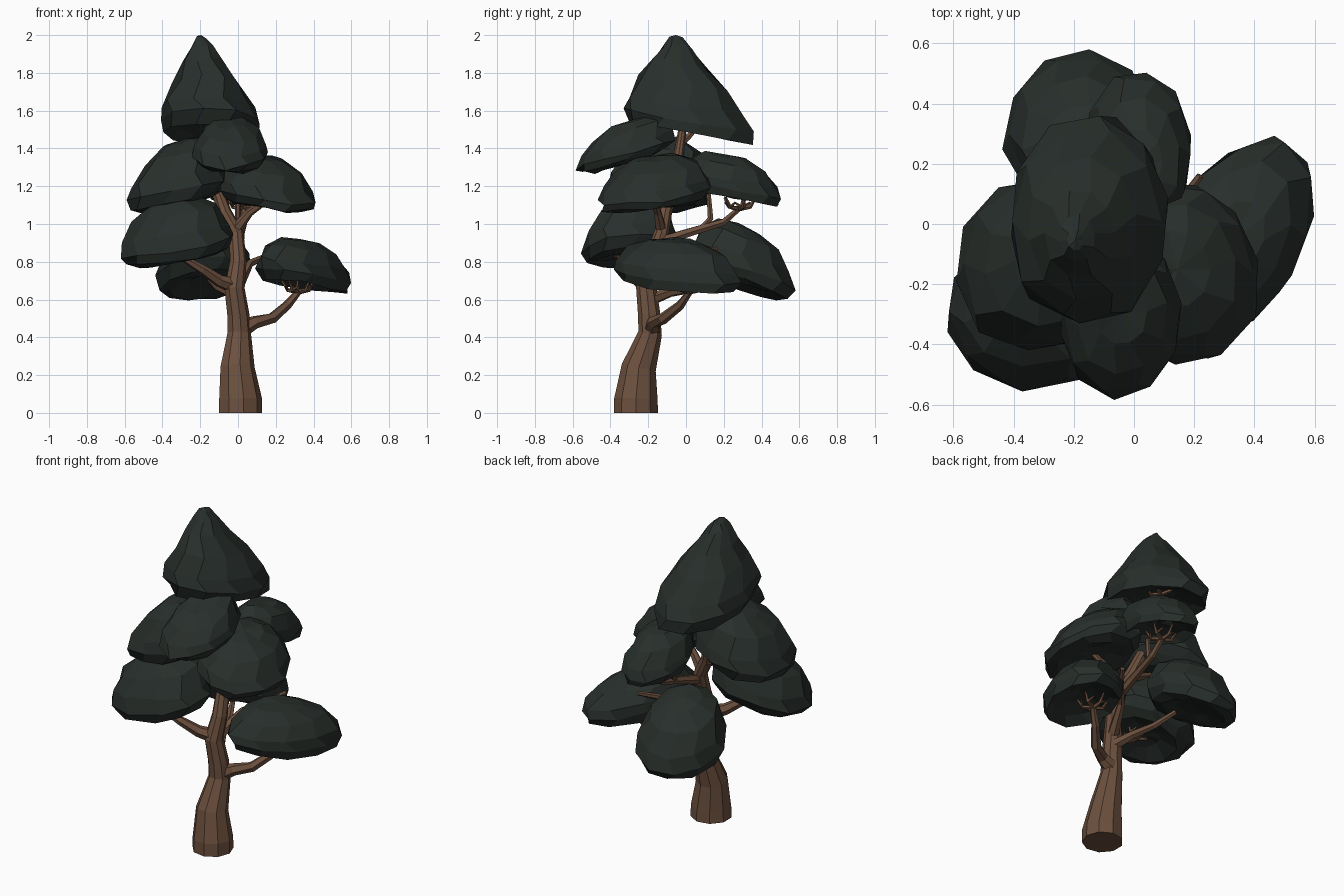
import bpy, bmesh, math, random
from mathutils import Vector

random.seed(4)


def material(name, rgb):
    m = bpy.data.materials.new(name)
    m.diffuse_color = (*rgb, 1)
    return m


BARK = material("bark", (0.15, 0.08, 0.048))
LEAF = material("needles", (0.021, 0.028, 0.024))


def finish(name, bm, mat):
    bmesh.ops.recalc_face_normals(bm, faces=bm.faces)
    me = bpy.data.meshes.new(name)
    bm.to_mesh(me)
    bm.free()
    me.materials.append(mat)
    ob = bpy.data.objects.new(name, me)
    bpy.context.collection.objects.link(ob)
    return ob


def skin(bm, rings):
    n = len(rings[0])
    for a, b in zip(rings, rings[1:]):
        for i in range(n):
            j = (i + 1) % n
            bm.faces.new((a[i], a[j], b[j], b[i]))


def tube(bm, path, sides):
    """Tapered tube through (x, y, z, radius) points."""
    pts = [Vector(p[:3]) for p in path]
    rings = []
    for k, p in enumerate(pts):
        d = pts[min(k + 1, len(pts) - 1)] - pts[max(k - 1, 0)]
        q = Vector((0, 0, 1)).rotation_difference(d)
        rings.append([bm.verts.new(p + q @ Vector((math.cos(t), math.sin(t), 0)) * path[k][3])
                      for t in (math.tau * i / sides for i in range(sides))])
    skin(bm, rings)
    bm.faces.new(rings[0])
    bm.faces.new(rings[-1])


def branch(name, path, twigs=0):
    """A limb with a fan of small forked twigs at its tip."""
    bm = bmesh.new()
    tube(bm, path, 6)
    tip = Vector(path[-1][:3])
    for i in range(twigs):
        a = math.tau * (i + 0.3) / twigs
        out = Vector((math.cos(a), math.sin(a), 0))
        mid = tip + out * 0.06 + Vector((0, 0, 0.01))
        tube(bm, [(*tip, 0.014), (*mid, 0.011), (*(mid + out * 0.03 + Vector((0, 0, 0.05))), 0.006)], 5)
        side = Vector((-out.y, out.x, 0.6)) * 0.04
        tube(bm, [(*mid, 0.009), (*(mid + side), 0.005)], 5)
    finish(name, bm, BARK)


# Profiles as (radius, height) from the underside up to the crown
HOLLOW = [(0.35, 0.28), (0.7, 0.15), (0.9, 0.0), (1.0, 0.18), (0.96, 0.42), (0.77, 0.75), (0.42, 0.95)]
SOLID = [(0.35, 0.07), (0.7, 0.0), (0.9, 0.05), (1.0, 0.22), (0.94, 0.44), (0.75, 0.75), (0.42, 0.95)]
CONE = [(0.35, 0.14), (0.72, 0.07), (0.94, 0.0), (1.0, 0.12), (0.92, 0.28), (0.69, 0.5),
        (0.42, 0.71), (0.22, 0.88), (0.1, 0.97)]


def clump(name, centre, half, z, height, slope, peak=(0, 0), yaw=0, profile=SOLID, power=1.0, n=10):
    """Faceted foliage pad: rings on a (super)ellipse, sheared along slope."""
    bm = bmesh.new()
    ca, sa = math.cos(yaw), math.sin(yaw)
    lobes = [random.uniform(0.97, 1.06) for _ in range(n)]

    def vert(r, h, t, jitter):
        c, s = math.cos(t), math.sin(t)
        u = half[0] * r * math.copysign(abs(c) ** power, c)
        v = half[1] * r * math.copysign(abs(s) ** power, s)
        x, y = u * ca - v * sa + peak[0] * h, u * sa + v * ca + peak[1] * h
        dz = random.uniform(-0.012, 0.012) * jitter
        return bm.verts.new((centre[0] + x, centre[1] + y,
                             z + h * height + slope[0] * x + slope[1] * y + dz))

    rings = []
    for k, (r, h) in enumerate(profile):
        rings.append([vert(r * lobes[i] * random.uniform(0.97, 1.03), h,
                           math.tau * (i + 0.3 * (k % 2)) / n, 1) for i in range(n)])
    skin(bm, rings)
    low, top = vert(0, profile[0][1] + 0.03, 0, 0), vert(0, 1, 0, 0)
    for i in range(n):
        j = (i + 1) % n
        bm.faces.new((rings[0][j], rings[0][i], low))
        bm.faces.new((rings[-1][i], rings[-1][j], top))
    finish(name, bm, LEAF)


# Trunk
bm = bmesh.new()
tube(bm, [(0.01, -0.265, 0, 0.118), (0.01, -0.265, 0.07, 0.117), (-0.005, -0.25, 0.24, 0.093),
          (0.005, -0.19, 0.42, 0.064), (0.0, -0.195, 0.52, 0.06), (-0.02, -0.21, 0.66, 0.055),
          (0.0, -0.18, 0.8, 0.045), (-0.01, -0.13, 0.95, 0.04), (-0.07, -0.11, 1.06, 0.037),
          (-0.12, -0.07, 1.2, 0.033), (-0.1, -0.04, 1.36, 0.027), (-0.15, -0.01, 1.56, 0.02)], 9)
finish("trunk", bm, BARK)

# Branches
branch("right_branch", [(0.01, -0.18, 0.44, 0.05), (0.09, -0.17, 0.48, 0.035), (0.18, -0.12, 0.5, 0.03),
                        (0.26, -0.03, 0.57, 0.025), (0.32, 0.02, 0.64, 0.017)], 5)
branch("left_branch", [(-0.01, -0.2, 0.67, 0.045), (-0.1, -0.25, 0.7, 0.034), (-0.19, -0.3, 0.76, 0.026),
                       (-0.29, -0.33, 0.82, 0.017)], 5)
branch("back_low_branch", [(0, -0.19, 0.6, 0.035), (-0.05, -0.08, 0.64, 0.026), (-0.1, 0.06, 0.66, 0.02),
                           (-0.16, 0.18, 0.72, 0.015)])
branch("bare_stub", [(0, -0.18, 0.68, 0.035), (0.06, -0.04, 0.79, 0.022), (0.13, 0.04, 0.82, 0.018),
                     (0.22, 0.16, 0.87, 0.013)])
branch("back_branch", [(0, -0.15, 0.9, 0.032), (0.01, 0.0, 0.95, 0.025), (0.03, 0.2, 1.01, 0.02),
                       (0.03, 0.28, 1.08, 0.015)], 5)
branch("back_fork", [(0.02, 0.08, 0.97, 0.02), (0.0, 0.13, 1.03, 0.017), (0.0, 0.12, 1.16, 0.013)])
branch("right_mid_branch", [(-0.02, -0.13, 0.96, 0.032), (0.06, -0.15, 1.06, 0.022), (0.17, -0.17, 1.14, 0.016)])
branch("left_mid_branch", [(-0.06, -0.11, 1.03, 0.03), (-0.16, -0.13, 1.09, 0.022), (-0.28, -0.14, 1.15, 0.016)])
branch("front_high_branch", [(-0.12, -0.07, 1.24, 0.028), (-0.08, -0.19, 1.32, 0.02), (-0.04, -0.3, 1.38, 0.014)])
branch("crown_branch", [(-0.13, -0.02, 1.43, 0.02), (-0.14, 0.03, 1.48, 0.016), (-0.14, 0.07, 1.53, 0.012)], 4)

# Foliage pads
clump("crown_foliage", (-0.14, 0.035), (0.272, 0.345), 1.48, 0.505, (0, -0.17), (-0.055, -0.09), profile=CONE)
clump("front_high_foliage", (-0.04, -0.32), (0.2, 0.265), 1.325, 0.215, (0, 0.3), (0, 0.03))
clump("left_mid_foliage", (-0.33, -0.14), (0.265, 0.285), 1.1, 0.34, (0.22, 0), (0.05, 0.02))
clump("right_mid_foliage", (0.175, -0.18), (0.255, 0.305), 1.095, 0.26, (-0.14, 0.1), (-0.03, 0.03))
clump("back_mid_foliage", (0.02, 0.255), (0.175, 0.27), 1.14, 0.22, (0, -0.18), (0, -0.05), profile=HOLLOW)
clump("back_low_foliage", (-0.18, 0.31), (0.245, 0.275), 0.665, 0.33, (0.1, -0.33), (0, -0.03))
clump("right_low_foliage", (0.36, -0.04), (0.35, 0.22), 0.675, 0.24, (-0.14, -0.05), (-0.03, -0.02),
      yaw=1.13, profile=HOLLOW)
clump("left_low_foliage", (-0.31, -0.305), (0.3, 0.245), 0.81, 0.33, (0.18, 0.08), (-0.03, 0.03), power=0.85)
